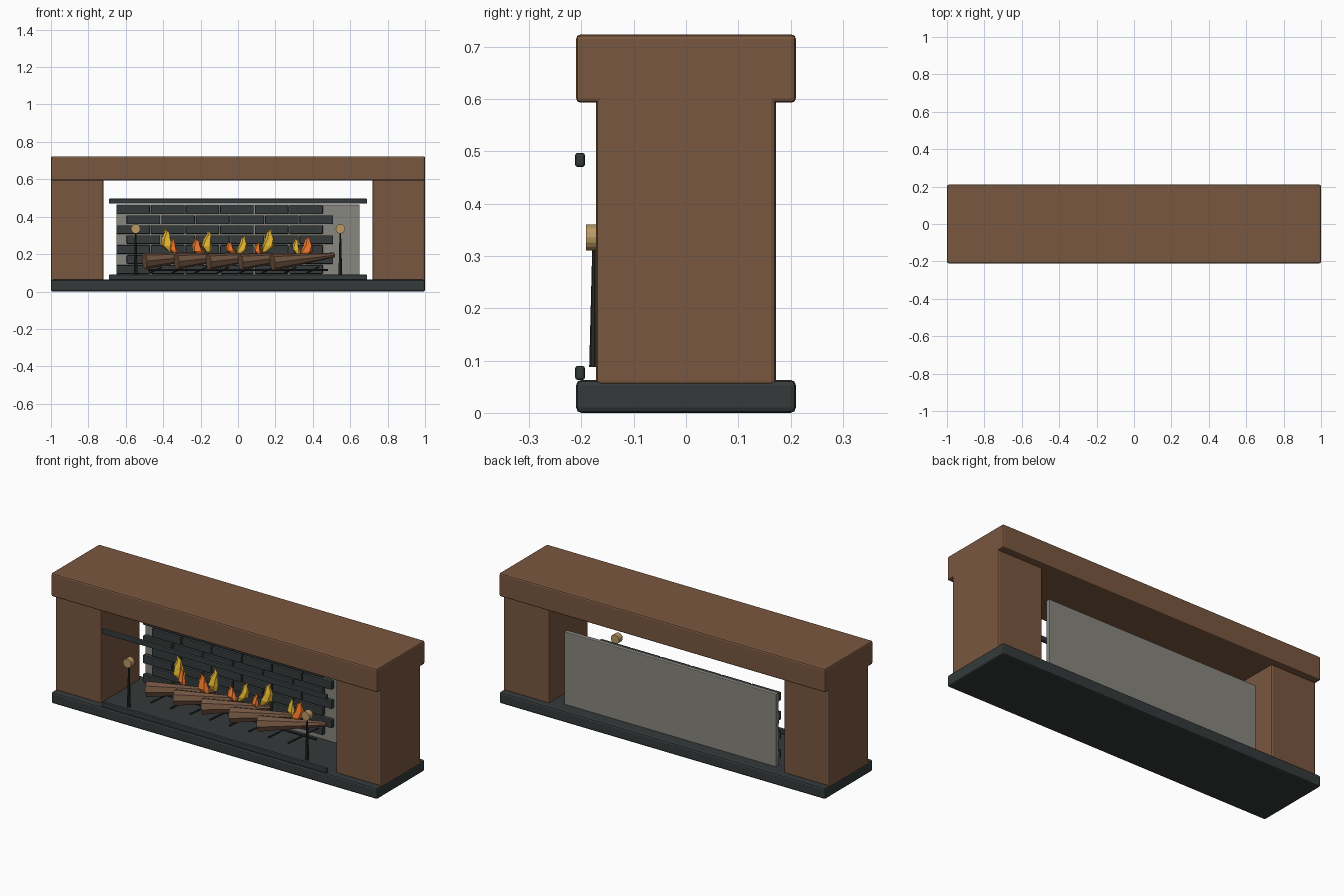
import bpy, bmesh, math
from mathutils import Vector

if "Cube" in bpy.data.objects:
    bpy.data.objects.remove(bpy.data.objects["Cube"])


def material(name, rgb):
    m = bpy.data.materials.new(name)
    m.diffuse_color = (*rgb, 1)
    m.use_nodes = True
    m.node_tree.nodes["Principled BSDF"].inputs["Base Color"].default_value = m.diffuse_color
    return m


WOOD = material("wood", (0.19, 0.095, 0.05))
SLATE = material("slate", (0.035, 0.042, 0.042))
IRON = material("iron", (0.02, 0.022, 0.022))
STONE = material("stone", (0.25, 0.24, 0.21))
BRASS = material("brass", (0.5, 0.32, 0.13))
BARK = material("bark", (0.17, 0.09, 0.055))
YELLOW = material("yellow_flame", (0.75, 0.45, 0.03))
ORANGE = material("orange_flame", (0.8, 0.17, 0.02))


def finish(name, bm, mat):
    bmesh.ops.recalc_face_normals(bm, faces=bm.faces)
    mesh = bpy.data.meshes.new(name)
    bm.to_mesh(mesh)
    bm.free()
    mesh.materials.append(mat)
    ob = bpy.data.objects.new(name, mesh)
    bpy.context.collection.objects.link(ob)
    return ob


def box(name, lo, hi, mat, bevel=0.0):
    bm = bmesh.new()
    bmesh.ops.create_cube(bm, size=1)
    for v in bm.verts:
        v.co = Vector([lo[i] + (v.co[i] + 0.5) * (hi[i] - lo[i]) for i in range(3)])
    ob = finish(name, bm, mat)
    if bevel:
        mod = ob.modifiers.new("bevel", "BEVEL")
        mod.width = bevel
        mod.segments = 2
    return ob


def rod(name, a, b, r1, r2, mat, sides=8):
    a, b = Vector(a), Vector(b)
    bm = bmesh.new()
    bmesh.ops.create_cone(bm, cap_ends=True, segments=sides, radius1=r1,
                          radius2=r2, depth=(b - a).length)
    ob = finish(name, bm, mat)
    ob.location = (a + b) / 2
    ob.rotation_mode = "QUATERNION"
    ob.rotation_quaternion = (b - a).to_track_quat("Z", "Y")
    return ob


def flame(name, base, tip, width, mat, sides=5):
    # S-curved tapering tongue: rings along a bent path, closed to a point
    base, tip = Vector(base), Vector(tip)
    bend = 0.3 * width * (1 if tip.x > base.x else -1)
    bm = bmesh.new()
    rings = []
    for t, r, s in ((0, 0.45, 0), (0.25, 1, 1.0), (0.55, 0.75, 0.5), (0.8, 0.4, -1.0)):
        c = base.lerp(tip, t) + Vector((bend * s, 0, 0))
        rings.append([bm.verts.new(c + Vector((
            width * r * math.cos(math.tau * k / sides + t),
            0.7 * width * r * math.sin(math.tau * k / sides + t), 0)))
            for k in range(sides)])
    top = bm.verts.new(tip)
    bm.faces.new(rings[0])
    for lo, hi in zip(rings, rings[1:]):
        for k in range(sides):
            j = (k + 1) % sides
            bm.faces.new((lo[k], lo[j], hi[j], hi[k]))
    for k in range(sides):
        bm.faces.new((rings[-1][k], rings[-1][(k + 1) % sides], top))
    return finish(name, bm, mat)


# Surround: hearth slab, pillars, mantel
box("hearth", (-1, -0.21, 0), (1, 0.21, 0.063), SLATE, 0.01)
box("mantel", (-1, -0.21, 0.593), (1, 0.21, 0.723), WOOD, 0.008)
for side, x0, x1 in (("left", -1, -0.72), ("right", 0.72, 1)):
    box(side + "_pillar", (x0, -0.172, 0.05), (x1, 0.172, 0.64), WOOD, 0.01)

# Firebox back with staggered bricks
box("fire_back", (-0.65, 0.115, 0.055), (0.65, 0.14, 0.465), STONE, 0.004)
for row in range(7):
    start = -0.65 + (0.055 if row % 2 else 0)
    z = 0.118 + 0.0532 * row
    for col in range(6):
        x = start + 0.185 * col
        box(f"brick_{row}_{col}", (x, 0.092, z - 0.023), (x + 0.179, 0.118, z + 0.023),
            SLATE, 0.004)

# Front rails
for label, z in (("lower", 0.063), ("upper", 0.47)):
    box(label + "_rail", (-0.69, -0.212, z), (0.69, -0.193, z + 0.027), SLATE, 0.005)

# Andirons
for side, x in (("left", -0.547), ("right", 0.547)):
    rod(side + "_andiron_post", (x, -0.175, 0.088), (x, -0.175, 0.325), 0.01, 0.004, IRON)
    rod(side + "_andiron_knob", (x, -0.191, 0.335), (x, -0.158, 0.335), 0.025, 0.025, BRASS, 16)

# Grate bars
for i in range(8):
    x = -0.47 + 0.12 * i
    rod(f"grate_bar_{i}", (x, -0.09, 0.1), (x + 0.06, 0.09, 0.13), 0.006, 0.003, IRON, 6)
rod("grate_cross_bar", (-0.48, 0, 0.115), (0.48, 0, 0.115), 0.006, 0.006, IRON, 6)

# Tapered logs
for i in range(5):
    x = -0.5 + 0.171 * i
    rod(f"log_{i}", (x, -0.08, 0.163 - 0.002 * i), (x + 0.33, 0.04, 0.195), 0.044, 0.013, BARK, 8)

# Flames, each a pair of tongues: x, z of base, then x, z of tip
tongues = [
    (-0.35, 0.21, -0.40, 0.34, 0.036, YELLOW), (-0.33, 0.20, -0.36, 0.29, 0.022, ORANGE),
    (-0.19, 0.19, -0.24, 0.29, 0.032, ORANGE), (-0.155, 0.21, -0.165, 0.33, 0.030, YELLOW),
    (-0.02, 0.20, -0.06, 0.27, 0.026, ORANGE), (0.0, 0.195, 0.045, 0.305, 0.028, YELLOW),
    (0.14, 0.21, 0.185, 0.34, 0.034, YELLOW), (0.115, 0.20, 0.10, 0.27, 0.020, ORANGE),
    (0.345, 0.185, 0.39, 0.30, 0.034, ORANGE), (0.325, 0.20, 0.30, 0.29, 0.022, YELLOW),
]
for i, (x, z, tx, tz, w, mat) in enumerate(tongues):
    y = 0.015 if mat is YELLOW else -0.005
    flame(f"flame_{i}", (x, y, z), (tx, y + 0.015, tz), w, mat)
